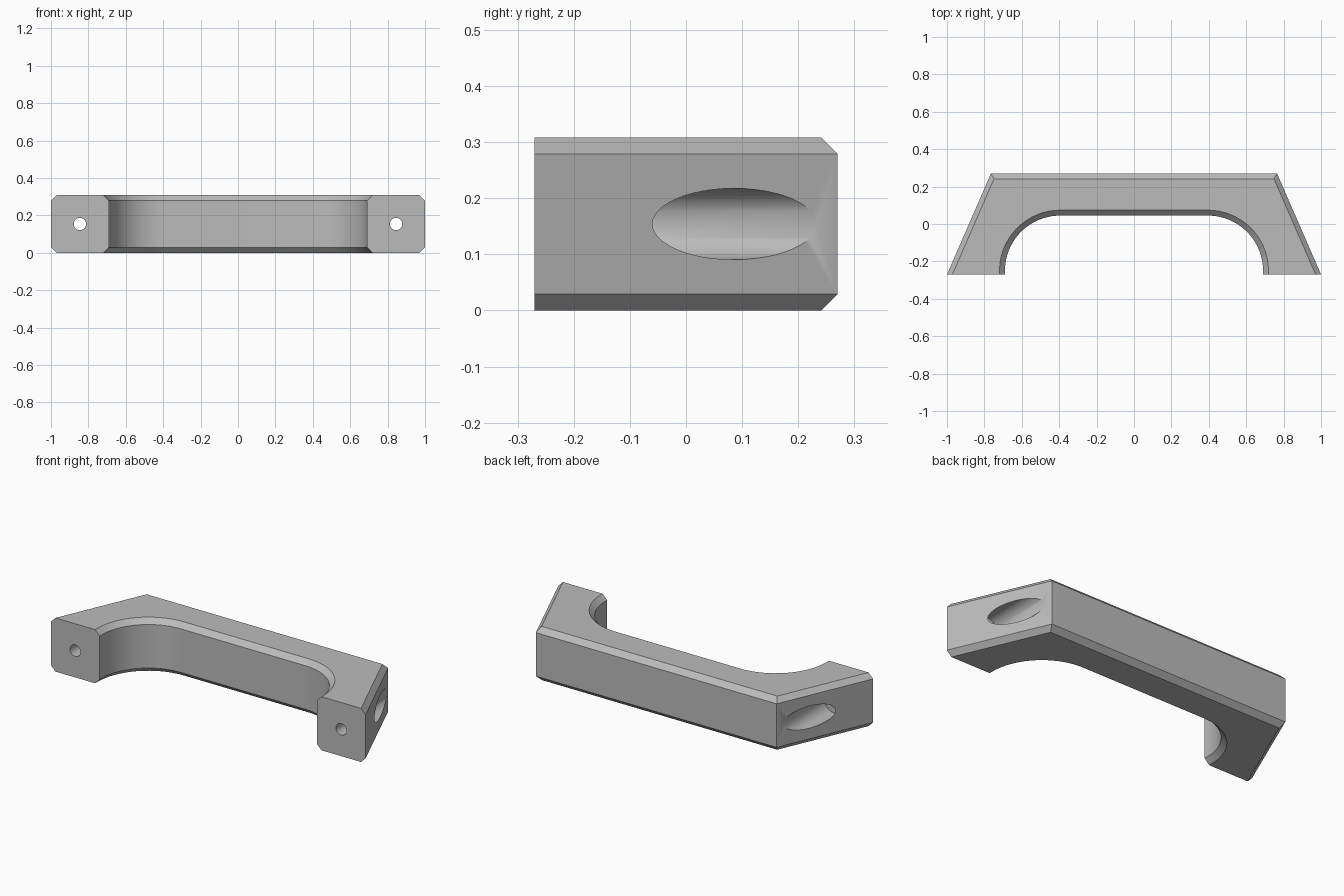
import bpy, bmesh, math
from mathutils import Matrix

cube = bpy.data.objects.get("Cube")
if cube:
    bpy.data.objects.remove(cube, do_unlink=True)

HEIGHT, CHAMFER, FRONT, BACK = 0.308, 0.029, -0.27, 0.27
BOLT_X = 0.845

grey = bpy.data.materials.new("light grey")
grey.use_nodes = True
color = (0.5, 0.5, 0.5, 1)
grey.diffuse_color = color
grey.node_tree.nodes["Principled BSDF"].inputs["Base Color"].default_value = color


def outline(inset):
    """Plan outline, with sloped ends and a rounded grip opening."""
    slope = (1 - 0.765) / (BACK - FRONT)
    half = [(1 - inset, FRONT),
            (0.765 + inset * slope - inset, BACK - inset)]
    radius = 0.295 + inset
    arc = [(0.395 + radius * math.cos(a), -0.25 + radius * math.sin(a))
           for a in (math.pi / 2 * i / 24 for i in range(25))]
    inner = [(0.69 + inset, FRONT)] + arc
    right = inner[::-1] + half
    return right + [(-x, y) for x, y in reversed(right)]


# Handle body: stacked outlines make the chamfered edges
bm = bmesh.new()
levels = [(0, CHAMFER), (CHAMFER, 0), (HEIGHT - CHAMFER, 0), (HEIGHT, CHAMFER)]
rings = [[bm.verts.new((x, y, z)) for x, y in outline(inset)] for z, inset in levels]
for low, high in zip(rings, rings[1:]):
    for i in range(len(low)):
        j = (i + 1) % len(low)
        bm.faces.new((low[i], low[j], high[j], high[i]))
bm.faces.new(rings[0][::-1])
bm.faces.new(rings[-1])
bmesh.ops.recalc_face_normals(bm, faces=bm.faces)
mesh = bpy.data.meshes.new("handle")
bm.to_mesh(mesh)
bm.free()
handle = bpy.data.objects.new("handle", mesh)
bpy.context.collection.objects.link(handle)
mesh.materials.append(grey)
bpy.context.view_layer.objects.active = handle
handle.select_set(True)


def bore(x, radius, y0, y1):
    """Cut a round hole along y."""
    cb = bmesh.new()
    place = Matrix.Translation((x, (y0 + y1) / 2, HEIGHT / 2)) @ Matrix.Rotation(math.pi / 2, 4, "X")
    bmesh.ops.create_cone(cb, cap_ends=True, segments=48, radius1=radius,
                          radius2=radius, depth=y1 - y0, matrix=place)
    data = bpy.data.meshes.new("bore_cutter")
    cb.to_mesh(data)
    cb.free()
    data.materials.append(grey)
    cutter = bpy.data.objects.new("bore_cutter", data)
    bpy.context.collection.objects.link(cutter)
    cutter.hide_render = True
    mod = handle.modifiers.new("bore", "BOOLEAN")
    mod.operation, mod.solver, mod.object = "DIFFERENCE", "EXACT", cutter
    bpy.ops.object.modifier_apply(modifier=mod.name)
    bpy.data.objects.remove(cutter, do_unlink=True)


# Bolt holes from the front, wide counterbores from the sloped ends
for side in (-1, 1):
    bore(side * BOLT_X, 0.0635, -0.14, 0.5)
    bore(side * BOLT_X, 0.033, -0.4, 0.1)

bpy.ops.object.shade_smooth_by_angle(angle=math.radians(30))
